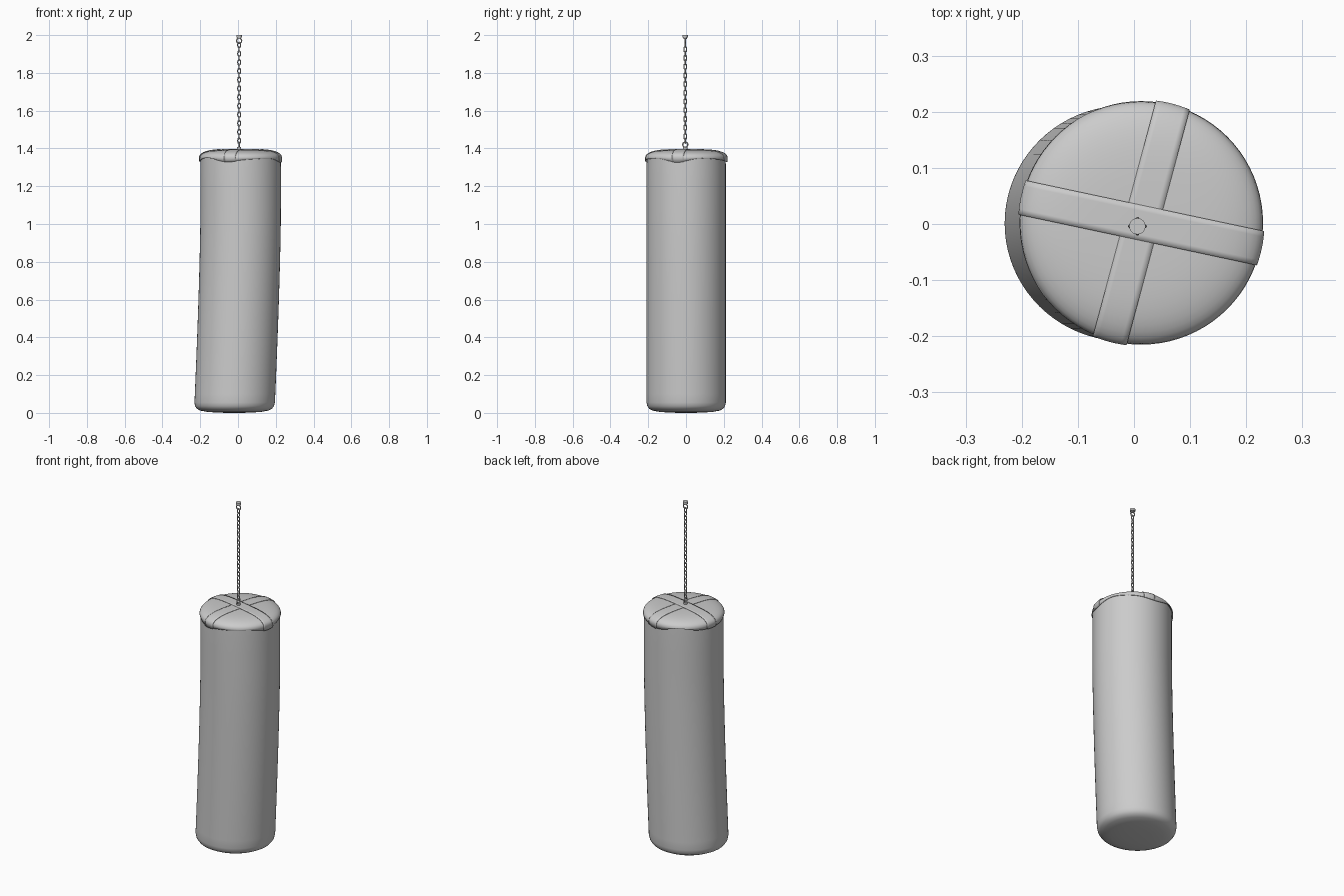
import bpy, bmesh, math

if "Cube" in bpy.data.objects:
    bpy.data.objects.remove(bpy.data.objects["Cube"])

R = 0.216                      # cap radius
CX, CY = 0.013, 0.002          # cap centre
HX, HY = 0.006, -0.004         # hanging axis
STRAPS = [math.radians(-12), math.radians(75)]


def mesh_object(name, bm):
    bmesh.ops.recalc_face_normals(bm, faces=bm.faces)
    me = bpy.data.meshes.new(name)
    bm.to_mesh(me)
    bm.free()
    ob = bpy.data.objects.new(name, me)
    bpy.context.collection.objects.link(ob)
    smooth(ob)
    return ob


def smooth(ob):
    bpy.ops.object.select_all(action='DESELECT')
    ob.select_set(True)
    bpy.context.view_layer.objects.active = ob
    bpy.ops.object.shade_smooth_by_angle(angle=math.radians(40))


def loft(name, rings, pole):
    """Skin closed rings of points, closing the first ring to a pole point."""
    bm = bmesh.new()
    rows = [[bm.verts.new(p) for p in ring] for ring in rings]
    n = len(rows[0])
    p = bm.verts.new(pole)
    for i in range(n):
        bm.faces.new((p, rows[0][i], rows[0][(i + 1) % n]))
    for a, b in zip(rows, rows[1:]):
        for i in range(n):
            j = (i + 1) % n
            bm.faces.new((a[i], b[i], b[j], a[j]))
    return mesh_object(name, bm)


def bag_x(z):
    return 0.014 - 0.034 * (max(0, 1.05 - z) / 1.05) ** 1.4


def edge_z(a):
    return 1.340 - 0.009 * math.cos(4 * (a + math.radians(13))) + 0.003 * math.sin(7 * a)


def dome_z(q):
    return 1.352 + 0.042 * math.sqrt(max(0, 1 - min(q / R, 1) ** 4))


def solidify(ob, t, offset):
    m = ob.modifiers.new("thickness", 'SOLIDIFY')
    m.thickness = t
    m.offset = offset


N = 80
ANG = [2 * math.pi * i / N for i in range(N)]

# bag body: leaning cylinder with rounded bottom
profile = [(0.08, 0.001), (0.14, 0.005), (0.18, 0.012), (0.199, 0.022), (0.209, 0.036), (0.213, 0.055)]
profile += [(0.213, 0.1 + 0.1 * i) for i in range(13)] + [(0.212, 1.355)]
rings = [[(bag_x(z) + r * math.cos(a), 0.985 * r * math.sin(a) + 0.001, z) for a in ANG] for r, z in profile]
loft("bag_body", rings, (bag_x(0), 0, 0))

# top cap: shallow dome with a wavy hem
qs = [R * math.sin(math.pi / 2 * i / 14) for i in range(1, 15)]
rings = [[(CX + q * math.cos(a), CY + q * math.sin(a), dome_z(q)) for a in ANG] for q in qs]
rings.append([(CX + (R + .001) * math.cos(a), CY + (R + .001) * math.sin(a), edge_z(a)) for a in ANG])
cap = loft("top_cap", rings, (CX, CY, dome_z(0)))
solidify(cap, 0.003, -1)

# two crossing straps following the dome down to the hem
for k, ang in enumerate(STRAPS):
    bm = bmesh.new()
    half, lift, rows = 0.031, 0.0025 - 0.0015 * k, []
    Rs = R + 0.002
    steps = [(math.sin(math.pi / 2 * i / 14), False) for i in range(-14, 15)]
    steps = [(-1, True)] + steps + [(1, True)]
    for s, hem in steps:
        row = []
        for j in range(7):
            w = half * (j / 3 - 1)
            u = s * math.sqrt(Rs * Rs - w * w)
            x = u * math.cos(ang) - w * math.sin(ang)
            y = u * math.sin(ang) + w * math.cos(ang)
            q = math.hypot(u, w)
            z = edge_z(math.atan2(y, x)) - 0.002 if hem else dome_z(q * R / Rs) + lift
            row.append(bm.verts.new((CX + x, CY + y, z)))
        rows.append(row)
    for a, b in zip(rows, rows[1:]):
        for j in range(6):
            bm.faces.new((a[j], b[j], b[j + 1], a[j + 1]))
    solidify(mesh_object("strap_%d" % (k + 1), bm), 0.003, 0)


def ring(name, z, major, minor, facing_x, stretch=0.0):
    """Upright torus, optionally stretched vertically into a chain link."""
    bpy.ops.mesh.primitive_torus_add(major_radius=major, minor_radius=minor,
                                     major_segments=20, minor_segments=8)
    ob = bpy.context.object
    ob.name = name
    for v in ob.data.vertices:
        x, y, h = v.co
        if y > 1e-5:
            y += stretch
        elif y < -1e-5:
            y -= stretch
        v.co = (h, x, y) if facing_x else (x, -h, y)
    ob.location = (HX, HY, z)
    smooth(ob)


def cylinder(name, r, z0, z1):
    bpy.ops.mesh.primitive_cylinder_add(vertices=24, radius=r, depth=z1 - z0,
                                        location=(HX, HY, (z0 + z1) / 2))
    bpy.context.object.name = name
    smooth(bpy.context.object)


# hanging hardware: eyelet, chain, upper ring, ceiling mount
cylinder("eyelet_base", 0.011, 1.39, 1.408)
ring("eyelet_ring", 1.42, 0.0135, 0.0033, True)
LINKS = 23
z0, z1 = 1.441, 1.948
for i in range(LINKS):
    ring("chain_link_%02d" % (i + 1), z0 + (z1 - z0) * i / (LINKS - 1),
         0.0075, 0.0027, i % 2 == 1, 0.0068)
ring("upper_ring", 1.97, 0.0135, 0.0033, False)
cylinder("mount_stem", 0.008, 1.980, 1.988)
cylinder("mount_cap", 0.0145, 1.987, 2.0)
